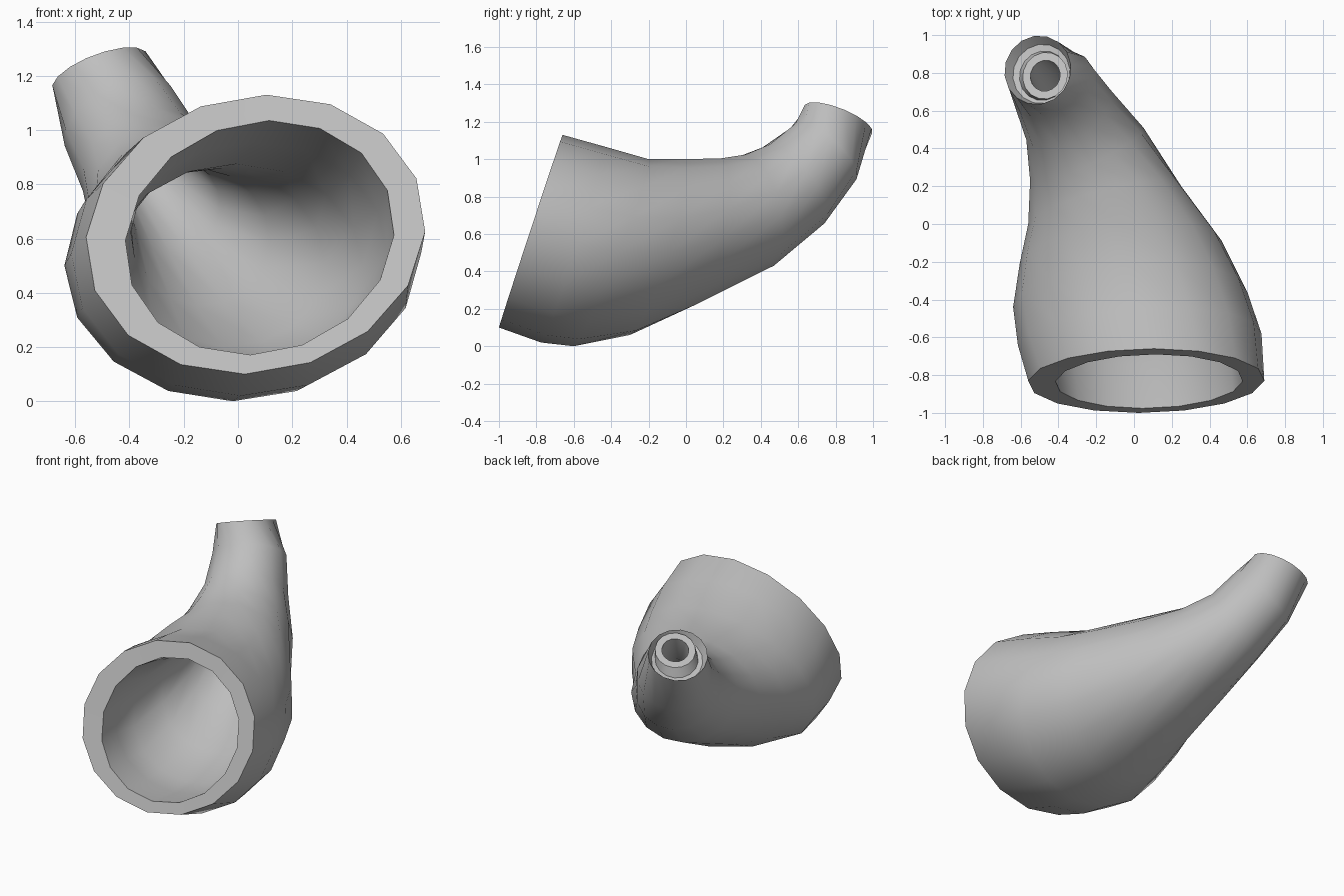
import bpy, bmesh, math
from mathutils import Vector as V

cube = bpy.data.objects.get("Cube")
if cube:
    bpy.data.objects.remove(cube, do_unlink=True)

SIDES = 16

# Oval sections of the horn, wide mouth to narrow tip:
# centre, side axis, top axis, bore scale
SECTIONS = [
    ((0.065, -0.83, 0.615), (0.625, 0, 0.01), (0.04, 0.17, 0.515), 0.81),
    ((0.03, -0.61, 0.545), (0.645, 0.03, 0), (0.02, 0.165, 0.525), 0.78),
    ((-0.02, -0.40, 0.50), (0.62, 0.04, 0), (0, 0.20, 0.50), 0.75),
    ((-0.07, -0.15, 0.53), (0.535, 0.06, -0.03), (0, 0.15, 0.47), 0.70),
    ((-0.155, 0.10, 0.605), (0.405, 0.10, -0.03), (0.02, 0.09, 0.40), 0.63),
    ((-0.25, 0.37, 0.72), (0.30, 0.14, -0.02), (0.03, -0.05, 0.305), 0.56),
    ((-0.345, 0.575, 0.86), (0.225, 0.13, 0), (0.05, -0.125, 0.22), 0.50),
    ((-0.43, 0.735, 1.03), (0.205, 0.10, 0.03), (0.05, -0.15, 0.16), 0.46),
    ((-0.51, 0.815, 1.215), (0.175, 0.03, 0.05), (0.02, -0.18, 0.075), 0.45),
]
# Opening in the mouth rim
OPENING = ((0.08, -0.833, 0.603), (0.495, 0, 0.01), (0.035, 0.143, 0.432))


def ring(bm, section, scale=1.0, shift=(0, 0, 0)):
    """Add one oval loop of vertices."""
    c, a, b = (V(p) for p in section[:3])
    return [bm.verts.new(c + V(shift) + scale * (a * math.cos(t) + b * math.sin(t)))
            for t in (2 * math.pi * i / SIDES for i in range(SIDES))]


def bridge(bm, r0, r1):
    for i in range(SIDES):
        j = (i + 1) % SIDES
        bm.faces.new((r0[i], r0[j], r1[j], r1[i]))


bm = bmesh.new()
# Outer skin
rings = [ring(bm, s) for s in SECTIONS]
# Shallow groove at the tip, then the lip of the inner tube
tip = SECTIONS[-1]
rings.append(ring(bm, tip, 0.86, (0.02, -0.02, -0.05)))
rings.append(ring(bm, tip, 0.72, (0.03, -0.03, -0.05)))
rings.append(ring(bm, tip, 0.68, (0.04, -0.03, 0.01)))
rings.append(ring(bm, tip, tip[3], (0.04, -0.03, 0.01)))
# Inner bore back to the mouth
for s in reversed(SECTIONS[1:-1]):
    rings.append(ring(bm, s, s[3], (0.015, 0, 0)))
rings.append(ring(bm, OPENING))
# Flat mouth rim closes the loop
for r0, r1 in zip(rings, rings[1:] + rings[:1]):
    bridge(bm, r0, r1)
bmesh.ops.recalc_face_normals(bm, faces=bm.faces)

mesh = bpy.data.meshes.new("horn")
bm.to_mesh(mesh)
bm.free()
horn = bpy.data.objects.new("horn", mesh)
bpy.context.collection.objects.link(horn)

# Plain grey material
grey = bpy.data.materials.new("plain grey")
grey.use_nodes = True
colour = (0.52, 0.52, 0.52, 1)
grey.diffuse_color = colour
grey.node_tree.nodes["Principled BSDF"].inputs["Base Color"].default_value = colour
mesh.materials.append(grey)

# Smooth skin with sharp rims
bpy.ops.object.select_all(action='DESELECT')
horn.select_set(True)
bpy.context.view_layer.objects.active = horn
bpy.ops.object.shade_smooth_by_angle(angle=math.radians(40))
